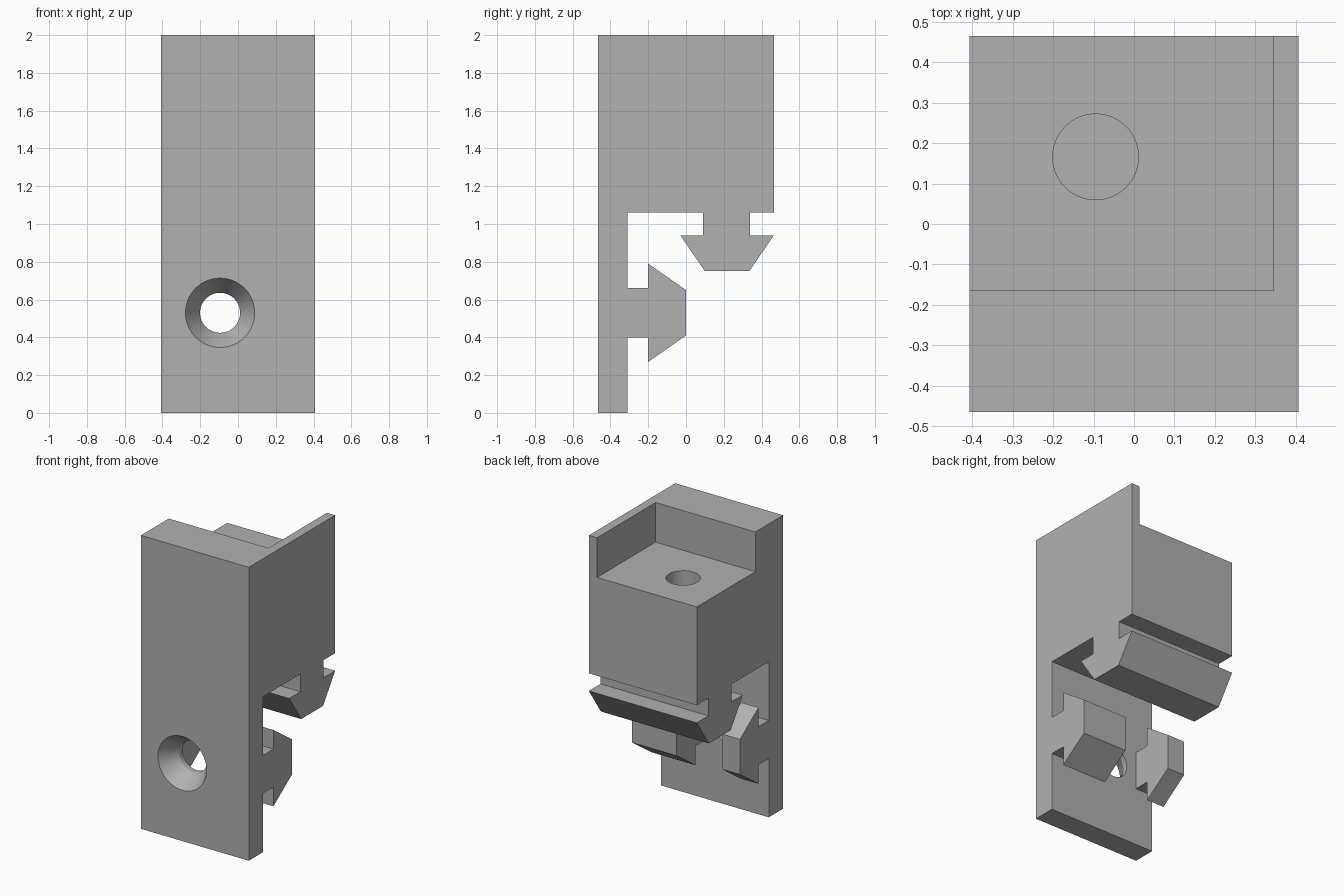
import bpy
import bmesh
import math
from mathutils import Matrix, Vector

if "Cube" in bpy.data.objects:
    bpy.data.objects.remove(bpy.data.objects["Cube"], do_unlink=True)

grey = bpy.data.materials.new("matte_grey")
grey.use_nodes = True
grey.diffuse_color = (0.44, 0.44, 0.44, 1)
grey.node_tree.nodes["Principled BSDF"].inputs["Base Color"].default_value = grey.diffuse_color

HALF_X = 0.407
FRONT, BACK = -0.465, 0.465
PLATE_BACK = -0.31
FLOOR_Z = 1.73
HOLE_X, HOLE_R = -0.095, 0.106


def finish(name, bm):
    """Turn a bmesh into a named grey object."""
    bmesh.ops.recalc_face_normals(bm, faces=bm.faces[:])
    mesh = bpy.data.meshes.new(name)
    bm.to_mesh(mesh)
    bm.free()
    mesh.materials.append(grey)
    obj = bpy.data.objects.new(name, mesh)
    bpy.context.collection.objects.link(obj)
    return obj


def extrude_side_profile(name, points, x0, x1):
    """Extrude a (y, z) outline along x."""
    bm = bmesh.new()
    face = bm.faces.new([bm.verts.new((x0, y, z)) for y, z in points])
    new = bmesh.ops.extrude_face_region(bm, geom=[face])["geom"]
    verts = [v for v in new if isinstance(v, bmesh.types.BMVert)]
    bmesh.ops.translate(bm, verts=verts, vec=(x1 - x0, 0, 0))
    return finish(name, bm)


def cone(name, start, end, r_start, r_end):
    """Round cutter between two points."""
    start, end = Vector(start), Vector(end)
    axis = end - start
    turn = axis.to_track_quat("Z", "Y").to_matrix().to_4x4()
    bm = bmesh.new()
    bmesh.ops.create_cone(bm, cap_ends=True, segments=64, radius1=r_start,
                          radius2=r_end, depth=axis.length,
                          matrix=Matrix.Translation((start + end) / 2) @ turn)
    return finish(name, bm)


def cut(target, cutter):
    """Subtract the cutter and remove it."""
    cutter.hide_render = True
    mod = target.modifiers.new("cut", "BOOLEAN")
    mod.operation, mod.solver, mod.object = "DIFFERENCE", "EXACT", cutter
    bpy.context.view_layer.objects.active = target
    bpy.ops.object.modifier_apply(modifier=mod.name)
    bpy.data.objects.remove(cutter, do_unlink=True)


# Bracket body: front plate, upper block and lower dovetail rail
body = extrude_side_profile("bracket_body", [
    (FRONT, 0), (PLATE_BACK, 0), (PLATE_BACK, 1.06), (0.09, 1.06),
    (0.09, 0.94), (-0.03, 0.94), (0.10, 0.75), (0.335, 0.75),
    (BACK, 0.94), (0.34, 0.94), (0.34, 1.06), (BACK, 1.06),
    (BACK, 2), (FRONT, 2)], -HALF_X, HALF_X)

# Open pocket in the top, leaving the front wall and a thin side wall
cut(body, extrude_side_profile("pocket_cutter", [
    (-0.165, FLOOR_Z), (1, FLOOR_Z), (1, 3), (-0.165, 3)], -1, 0.345))

# Blind screw hole in the pocket floor
cut(body, cone("floor_hole_cutter", (HOLE_X, 0.166, 0.82),
               (HOLE_X, 0.166, 1.9), HOLE_R, HOLE_R))

# Countersunk screw hole through the front plate
cut(body, cone("plate_hole_cutter", (HOLE_X, FRONT - 0.1, 0.53),
               (HOLE_X, PLATE_BACK + 0.1, 0.53), HOLE_R, HOLE_R))
cut(body, cone("countersink_cutter", (HOLE_X, FRONT - 0.001, 0.53),
               (HOLE_X, FRONT + 0.12, 0.53), 0.184, HOLE_R))

# Pair of clips on the back of the plate, either side of the screw hole
clip = [(PLATE_BACK, 0.40), (-0.20, 0.40), (-0.20, 0.27), (0, 0.41),
        (0, 0.65), (-0.20, 0.79), (-0.20, 0.66), (PLATE_BACK, 0.66)]
clips = [extrude_side_profile("left_clip", clip, 0.07, HALF_X),
         extrude_side_profile("right_clip", clip, -HALF_X, -0.275)]

# Smooth round holes, sharp edges elsewhere
bpy.ops.object.select_all(action="DESELECT")
for obj in [body] + clips:
    obj.select_set(True)
bpy.context.view_layer.objects.active = body
bpy.ops.object.shade_smooth_by_angle(angle=math.radians(25))
